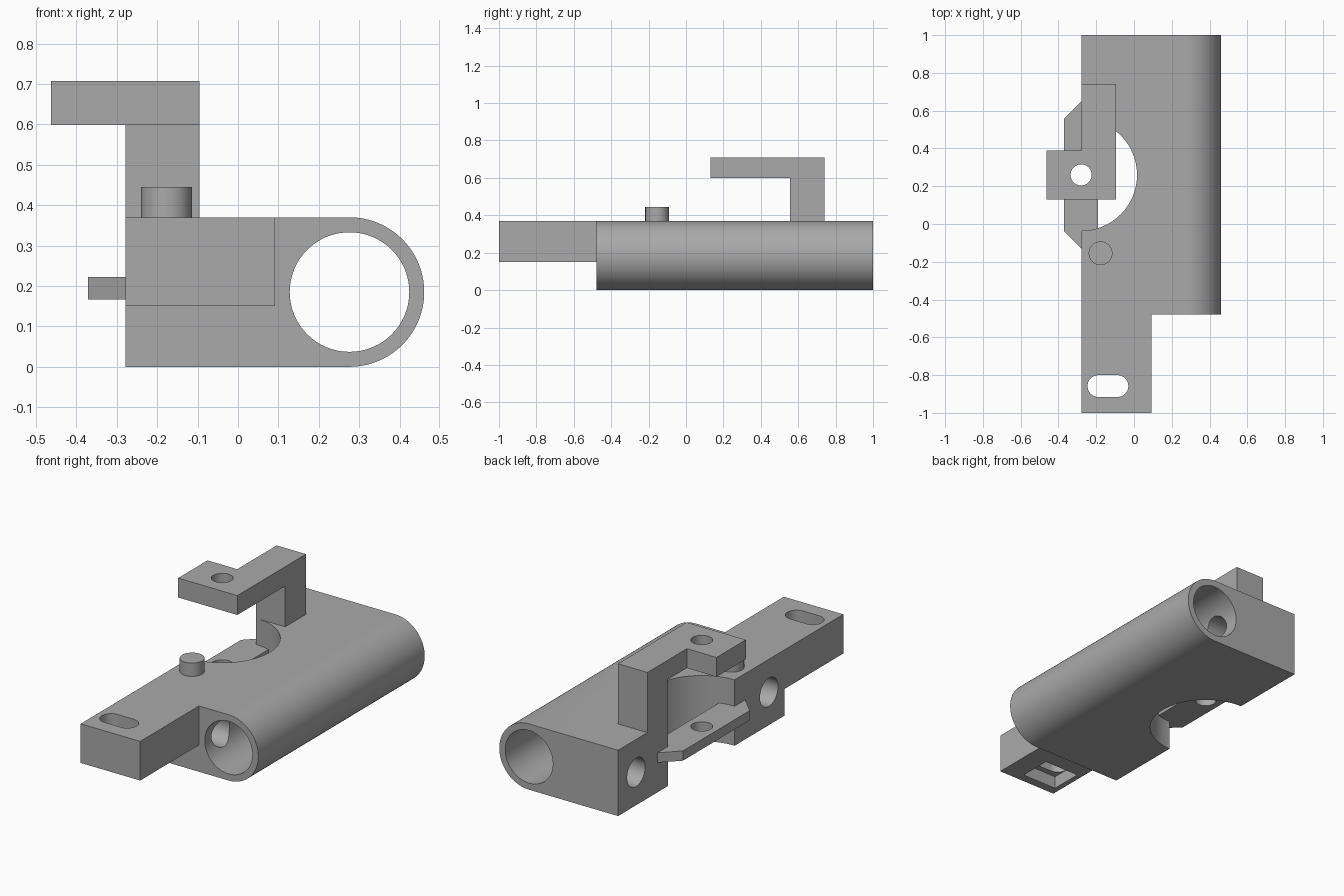
import bpy, bmesh, math
from mathutils import Vector

cube = bpy.data.objects.get("Cube")
if cube:
    bpy.data.objects.remove(cube, do_unlink=True)

grey = bpy.data.materials.new("plain grey")
grey.use_nodes = True
grey.diffuse_color = (0.4, 0.4, 0.4, 1)
grey.node_tree.nodes["Principled BSDF"].inputs["Base Color"].default_value = (0.4, 0.4, 0.4, 1)


def prism(name, points, axis, low, high):
    """Extrude a closed outline along x, y or z."""
    place = {"x": lambda a, b, t: (t, a, b),
             "y": lambda a, b, t: (a, t, b),
             "z": lambda a, b, t: (a, b, t)}[axis]
    bm = bmesh.new()
    face = bm.faces.new([bm.verts.new(place(a, b, low)) for a, b in points])
    moved = bmesh.ops.extrude_face_region(bm, geom=[face])["geom"]
    shift = Vector(place(0, 0, high - low))
    bmesh.ops.translate(bm, vec=shift, verts=[v for v in moved if isinstance(v, bmesh.types.BMVert)])
    bmesh.ops.recalc_face_normals(bm, faces=bm.faces)
    mesh = bpy.data.meshes.new(name)
    bm.to_mesh(mesh)
    bm.free()
    mesh.materials.append(grey)
    obj = bpy.data.objects.new(name, mesh)
    bpy.context.collection.objects.link(obj)
    return obj


def arc(a, b, r, start=0, end=360, steps=64):
    count = steps if end - start == 360 else steps + 1
    angles = [math.radians(start + (end - start) * i / steps) for i in range(count)]
    return [(a + r * math.cos(t), b + r * math.sin(t)) for t in angles]


def rect(a0, a1, b0, b1):
    return [(a0, b0), (a1, b0), (a1, b1), (a0, b1)]


def combine(target, other, operation):
    """Apply a boolean and discard the second shape."""
    mod = target.modifiers.new(operation.lower(), "BOOLEAN")
    mod.operation, mod.solver, mod.object = operation, "EXACT", other
    bpy.context.view_layer.objects.active = target
    bpy.ops.object.modifier_apply(modifier=mod.name)
    bpy.data.objects.remove(other, do_unlink=True)


def finish(obj):
    bpy.ops.object.select_all(action="DESELECT")
    obj.select_set(True)
    bpy.context.view_layer.objects.active = obj
    bpy.ops.object.shade_smooth_by_angle(angle=math.radians(30))


SIDE = -0.278          # flat side of the block
TOP = 0.37             # top of the block
MID = TOP / 2
EYE = (-0.28, 0.26)    # axis shared by the round cut-out and the guide holes

# Block with a rounded side, plus the front tongue
outline = [(SIDE, 0)] + arc(0.276, MID, MID, -90, 90) + [(SIDE, TOP)]
body = prism("body", outline, "y", -0.478, 1)
combine(body, prism("tongue", rect(SIDE, 0.092, 0.15, TOP), "y", -1, -0.478), "UNION")

# Long bore, round cut-out and side screw holes
combine(body, prism("bore", arc(0.276, MID, 0.148), "y", -1.2, 1.2), "DIFFERENCE")
combine(body, prism("cutout", arc(*EYE, 0.296), "z", -0.1, 0.6), "DIFFERENCE")
for y in (0.84, -0.34):
    combine(body, prism("screw_hole", arc(y, MID, 0.08, steps=48), "x", -0.5, 0.25), "DIFFERENCE")

# Slot through the tongue with a rectangular pocket below
slot = arc(-0.088, -0.858, 0.058, -90, 90, 24) + arc(-0.188, -0.858, 0.058, 90, 270, 24)
combine(body, prism("slot", slot, "z", 0, 0.6), "DIFFERENCE")
combine(body, prism("pocket", rect(-0.247, -0.03, -0.95, -0.766), "z", 0.1, 0.22), "DIFFERENCE")

# Chamfered guide plate across the cut-out
plate_outline = [(SIDE, -0.13), (-0.371, -0.037), (-0.371, 0.557), (SIDE, 0.65),
                 (-0.19, 0.65), (-0.19, -0.13)]
combine(body, prism("guide_plate", plate_outline, "z", 0.167, 0.222), "UNION")
combine(body, prism("guide_hole", arc(*EYE, 0.056, steps=40), "z", 0.1, 0.3), "DIFFERENCE")
finish(body)

# Round pin on top
pin = prism("pin", arc(-0.177, -0.155, 0.063, steps=48), "z", TOP, 0.445)
finish(pin)

# Post with an overhanging arm and its guide hole
arm = prism("arm", [(0.74, TOP), (0.74, 0.708), (0.13, 0.708), (0.13, 0.599),
                    (0.555, 0.599), (0.555, TOP)], "x", SIDE, -0.095)
combine(arm, prism("arm_tab", rect(-0.463, SIDE, 0.13, 0.39), "z", 0.599, 0.708), "UNION")
combine(arm, prism("arm_hole", arc(*EYE, 0.056, steps=40), "z", 0.5, 0.8), "DIFFERENCE")
finish(arm)
